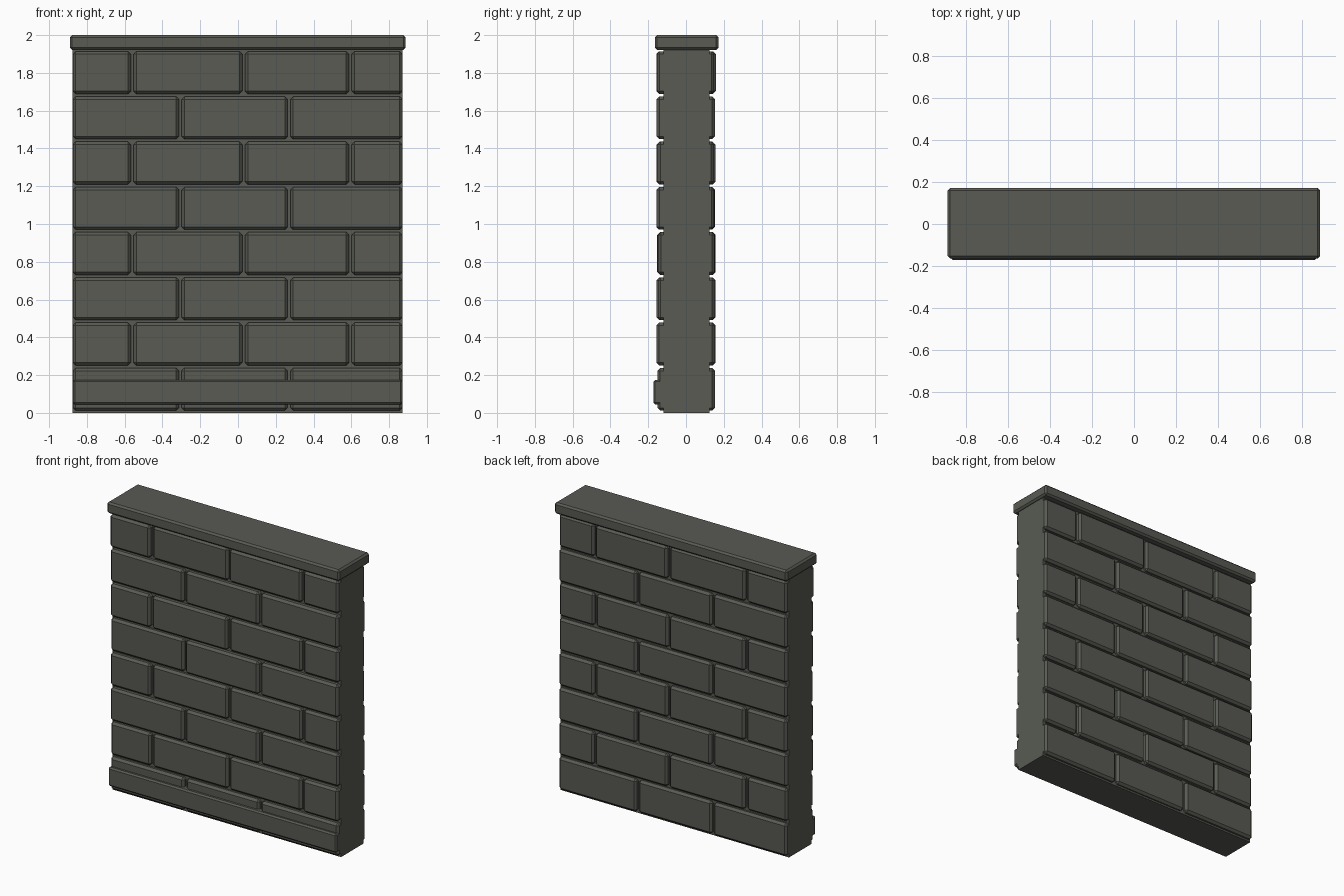
import bpy, bmesh, random

if "Cube" in bpy.data.objects:
    bpy.data.objects.remove(bpy.data.objects["Cube"])

random.seed(4)

# single olive-grey stone colour
stone = bpy.data.materials.new("olive grey stone")
stone.diffuse_color = (0.098, 0.103, 0.086, 1)
stone.use_nodes = True
stone.node_tree.nodes["Principled BSDF"].inputs["Base Color"].default_value = stone.diffuse_color


def make_object(name, bm):
    mesh = bpy.data.meshes.new(name)
    bm.to_mesh(mesh)
    bm.free()
    mesh.materials.append(stone)
    obj = bpy.data.objects.new(name, mesh)
    bpy.context.collection.objects.link(obj)
    return obj


def add_box(bm, lo, hi):
    verts = bmesh.ops.create_cube(bm, size=1)["verts"]
    for v in verts:
        for i in range(3):
            v.co[i] = lo[i] + (v.co[i] + 0.5) * (hi[i] - lo[i])


def box(name, lo, hi, bevel=0.0):
    bm = bmesh.new()
    add_box(bm, lo, hi)
    if bevel:
        bmesh.ops.bevel(bm, geom=bm.edges[:], offset=bevel, segments=1,
                        affect='EDGES', profile=0.5)
    return make_object(name, bm)


def bricks(name, side):
    """Running-bond courses on the front (side -1) or back (side 1)."""
    bm = bmesh.new()
    for row in range(8):
        z0 = 0.012 + row * 0.2395
        joints = [-0.56, 0.03, 0.595] if row % 2 else [-0.305, 0.27]
        edges = [-0.881] + joints + [0.878]
        for a, b in zip(edges, edges[1:]):
            face = side * random.uniform(0.147, 0.158)
            inner = side * 0.10
            add_box(bm, (a + 0.007, min(inner, face), z0),
                    (b - 0.007, max(inner, face), z0 + 0.226))
    # chamfer only the edges touching the outer face
    outer = [e for e in bm.edges
             if all(v.co.y * side > 0.12 for v in e.verts)
             or e.verts[0].co.y * e.verts[1].co.y < 0.1 ** 2 * 2.5
             and abs(e.verts[0].co.y - e.verts[1].co.y) > 0.01]
    bmesh.ops.bevel(bm, geom=outer, offset=0.015, segments=1,
                    affect='EDGES', profile=0.5)
    bmesh.ops.recalc_face_normals(bm, faces=bm.faces[:])
    return make_object(name, bm)


# solid wall core
box("wall_core", (-0.875, -0.12, 0), (0.872, 0.125, 1.94))

# brick courses on both faces
bricks("front_bricks", -1)
bricks("back_bricks", 1)

# coping slab on top and plinth board along the front foot
box("top_coping", (-0.89, -0.165, 1.922), (0.888, 0.172, 2.0), 0.012)
box("front_plinth", (-0.874, -0.173, 0.045), (0.871, -0.11, 0.175), 0.01)
